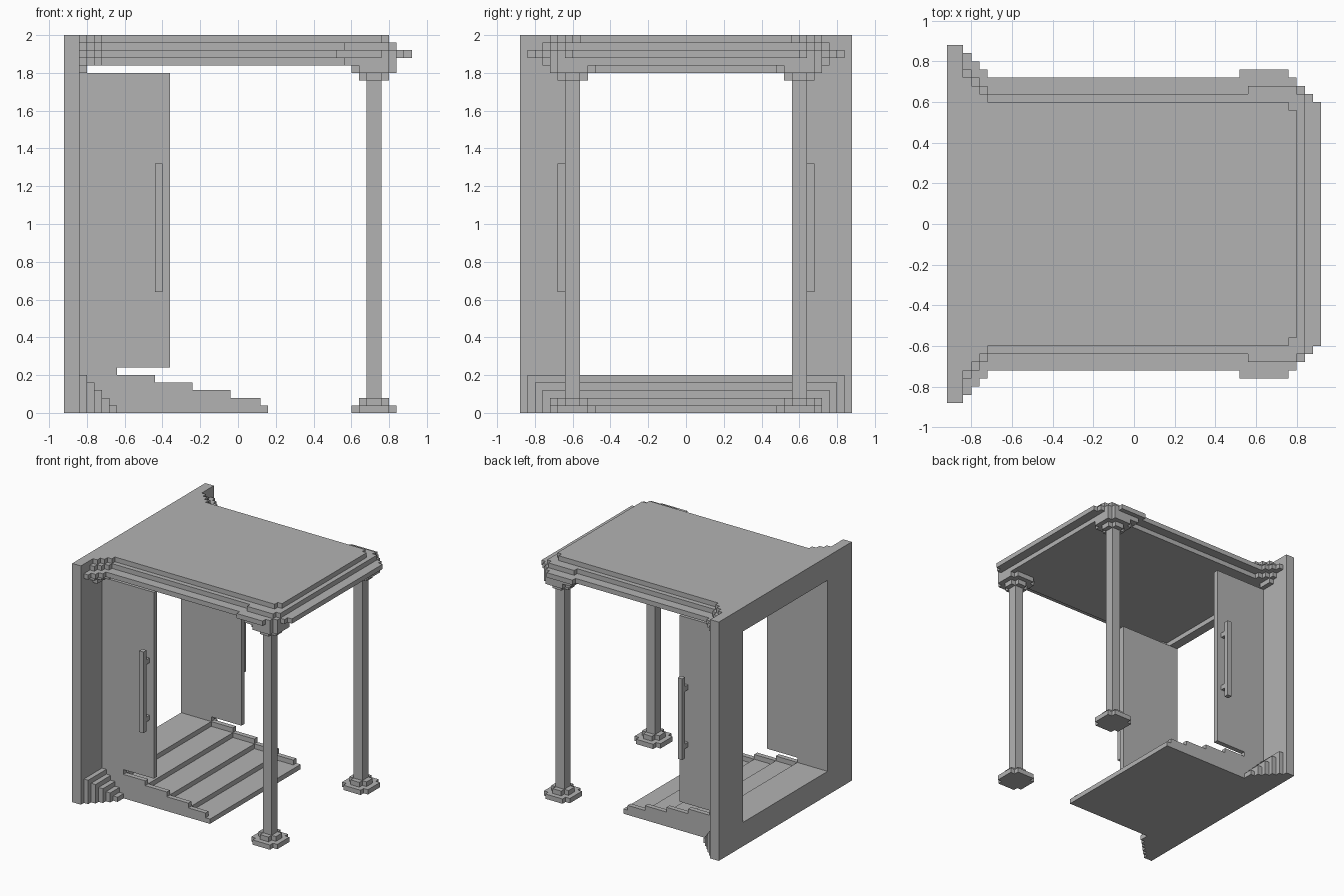
import bpy, bmesh
from mathutils import Vector

cube = bpy.data.objects.get("Cube")
if cube:
    bpy.data.objects.remove(cube, do_unlink=True)

grey = bpy.data.materials.new("plain_grey")
grey.use_nodes = True
grey.diffuse_color = (0.45, 0.45, 0.45, 1)
grey.node_tree.nodes["Principled BSDF"].inputs["Base Color"].default_value = (0.45, 0.45, 0.45, 1)

U = 0.04  # size of one block


def add_prism(bm, outline, axis, lo, hi):
    """Extrude a flat outline: (x, y) along z, (y, z) along x or (x, z) along y."""
    def place(p, t):
        return {"x": (t, p[0], p[1]), "y": (p[0], t, p[1]), "z": (p[0], p[1], t)}[axis]
    face = bm.faces.new([bm.verts.new(place(p, lo)) for p in outline])
    step = Vector(place((0, 0), hi - lo))
    new = bmesh.ops.extrude_face_region(bm, geom=[face])["geom"]
    bmesh.ops.translate(bm, vec=step, verts=[v for v in new if isinstance(v, bmesh.types.BMVert)])


def add_box(bm, x, y, z):
    add_prism(bm, [(x[0], y[0]), (x[1], y[0]), (x[1], y[1]), (x[0], y[1])], "z", *z)


def finish(bm, name):
    bmesh.ops.recalc_face_normals(bm, faces=bm.faces)
    mesh = bpy.data.meshes.new(name)
    bm.to_mesh(mesh)
    bm.free()
    mesh.materials.append(grey)
    obj = bpy.data.objects.new(name, mesh)
    bpy.context.collection.objects.link(obj)
    return obj


def steps(start, runs):
    """Stair line through (end, height) runs."""
    line = []
    for end, h in runs:
        line += [(start, h), (end, h)]
        start = end
    return line


def side_range(side, a, b):
    return tuple(sorted((side * a, side * b)))


# Doorway frame: two posts, lintel and sill
bm = bmesh.new()
outer = [(-0.88, 0), (0.88, 0), (0.88, 2), (-0.88, 2)]
inner = [(-0.56, 0.2), (0.56, 0.2), (0.56, 1.8), (-0.56, 1.8)]
rings = [[[bm.verts.new((x, *p)) for p in loop] for loop in (outer, inner)] for x in (-0.92, -0.84)]
for i in range(4):
    j = (i + 1) % 4
    (o0, n0), (o1, n1) = rings
    for a, b in ((o0, n0), (n0, n1), (n1, o1), (o1, o0)):
        bm.faces.new((a[i], a[j], b[j], b[i]))
finish(bm, "doorway_frame")

# Roof: four stepped layers, flaring at the frame and bulging over the columns
layers = [
    ("roof_underside", 1.84, 0.64, [(0.56, 0.64), (0.8, 0.72), (0.84, 0.68)]),
    ("roof_cornice", 1.88, 0.72, [(0.52, 0.72), (0.76, 0.76), (0.8, 0.72),
                                  (0.84, 0.68), (0.88, 0.64), (0.92, 0.6)]),
    ("roof_upper_step", 1.92, 0.64, [(0.56, 0.64), (0.8, 0.68), (0.84, 0.64)]),
    ("roof_top", 1.96, 0.6, [(0.76, 0.6), (0.8, 0.56)]),
]
for name, z, half, runs in layers:
    flare = [(-0.84 + U * k, half + U * (4 - k)) for k in (1, 2, 3)]
    edge = steps(-0.84, flare + runs)
    bm = bmesh.new()
    add_prism(bm, edge + [(x, -y) for x, y in reversed(edge)], "z", z, z + U)
    finish(bm, name)

# Sloping floor made of shallow steps
drops = [(-0.64, 0.2), (-0.44, 0.16), (-0.24, 0.12), (-0.04, 0.08), (0.16, 0.04)]
bm = bmesh.new()
add_prism(bm, steps(-0.84, drops) + [(0.16, 0), (-0.84, 0)], "y", -0.56, 0.56)
finish(bm, "stepped_ramp")
rail_runs = [(x, z + U) for x, z in drops[:-1]] + [(0.12, 0.08), (0.16, 0.04)]

for label, s in (("front", -1), ("back", 1)):
    # Raised rim along the ramp
    bm = bmesh.new()
    add_prism(bm, steps(-0.84, rail_runs) + [(0.16, 0), (-0.84, 0)], "y", *side_range(s, 0.56, 0.6))
    finish(bm, label + "_ramp_rim")

    # Stepped foot between ramp and frame
    bm = bmesh.new()
    for k in range(5):
        add_box(bm, (-0.84 + U * k, -0.8 + U * k), side_range(s, 0.6, 0.84 - U * k), (0, 0.2 - U * k))
    finish(bm, label + "_frame_foot")

    # Small bracket under the roof
    bm = bmesh.new()
    add_box(bm, (-0.84, -0.8), side_range(s, 0.6, 0.72), (1.8, 1.84))
    finish(bm, label + "_roof_bracket")

    # Door panel
    bm = bmesh.new()
    add_box(bm, (-0.84, -0.36), side_range(s, 0.56, 0.6), (0.24, 1.8))
    finish(bm, label + "_door")

    # Door handle with two standoffs
    bm = bmesh.new()
    add_box(bm, (-0.44, -0.4), side_range(s, 0.64, 0.68), (0.64, 1.32))
    for z in (0.72, 1.2):
        add_box(bm, (-0.44, -0.4), side_range(s, 0.6, 0.64), (z, z + U))
    finish(bm, label + "_door_handle")

    # Column with notched base and capital
    def disc(r):
        q = r - U
        pts = [(-r, q), (-q, q), (-q, r), (q, r), (q, q), (r, q)]
        pts += [(-x, -y) for x, y in pts]
        return [(0.72 + x, s * 0.6 + y) for x, y in pts]

    bm = bmesh.new()
    add_box(bm, (0.68, 0.76), side_range(s, 0.56, 0.64), (0.08, 1.76))
    finish(bm, label + "_column")
    for part, stack in (("base", ((0.12, 0), (0.08, 0.04))), ("capital", ((0.08, 1.76), (0.12, 1.8)))):
        bm = bmesh.new()
        for r, z in stack:
            add_prism(bm, disc(r), "z", z, z + U)
        finish(bm, label + "_column_" + part)
